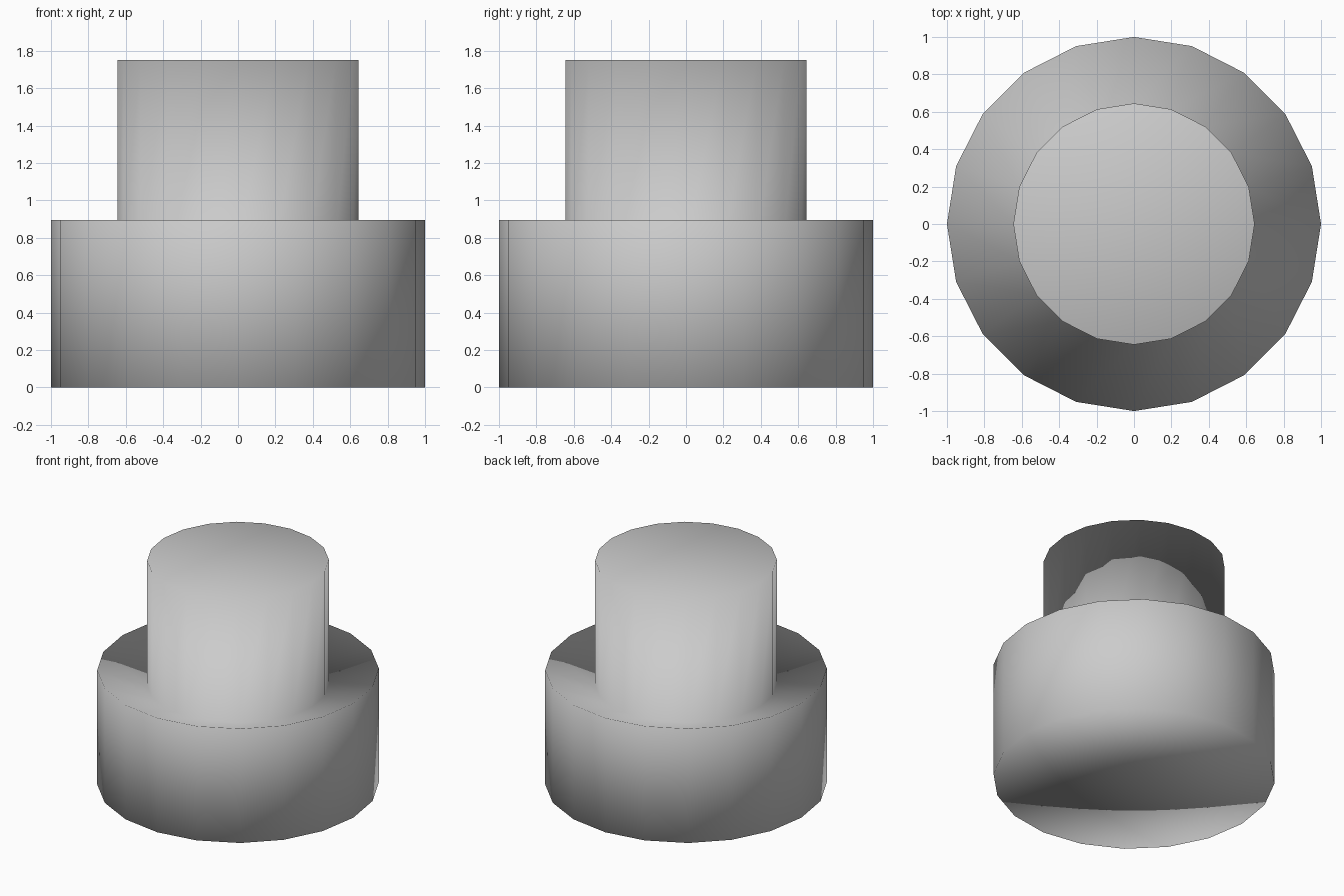
import bpy, bmesh
from math import cos, sin, tau

if "Cube" in bpy.data.objects:
    bpy.data.objects.remove(bpy.data.objects["Cube"])

SIDES = 20


def ring(bm, radius, z):
    return [bm.verts.new((radius * cos(tau * i / SIDES), radius * sin(tau * i / SIDES), z))
            for i in range(SIDES)]


def bridge(bm, low, high):
    for i in range(SIDES):
        j = (i + 1) % SIDES
        bm.faces.new((low[i], low[j], high[j], high[i]))


bm = bmesh.new()

# Profile: base wall, shoulder dipping inwards, then the narrower post
profile = [(1.0, 0.0), (1.0, 0.895), (0.645, 0.775), (0.645, 1.75)]
rings = [ring(bm, r, z) for r, z in profile]
for low, high in zip(rings, rings[1:]):
    bridge(bm, low, high)

# Flat top cap
bm.faces.new(rings[-1])

# Slightly hollow underside, fanned from its centre
centre = bm.verts.new((0, 0, 0.05))
for i in range(SIDES):
    bm.faces.new((rings[0][(i + 1) % SIDES], rings[0][i], centre))

# Smooth shading everywhere, weighted towards the large faces
for f in bm.faces:
    f.smooth = True
mesh = bpy.data.meshes.new("stepped_post")
bm.to_mesh(mesh)
bm.free()
post = bpy.data.objects.new("stepped_post", mesh)
bpy.context.collection.objects.link(post)
weighted = post.modifiers.new("weighted_normals", 'WEIGHTED_NORMAL')
weighted.mode = 'FACE_AREA'
